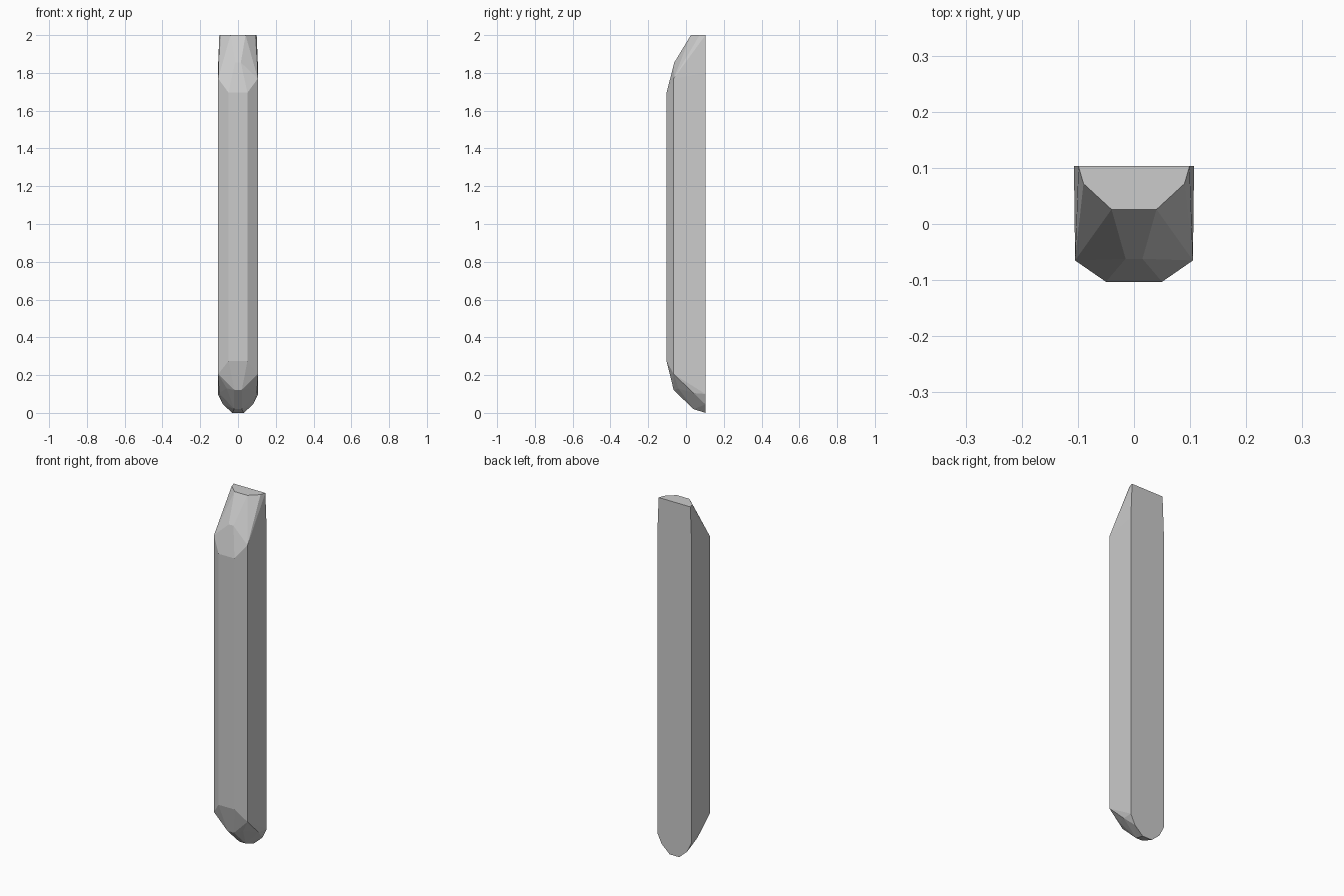
import bpy, bmesh, math

if "Cube" in bpy.data.objects:
    bpy.data.objects.remove(bpy.data.objects["Cube"])

# Right-hand half of the faceted corners (x, y, z), listed by region
shaft = [
    (0.107, 0.103, 0.10), (0.107, 0.103, 1.80),     # back edge
    (0.105, -0.065, 0.205), (0.105, -0.065, 1.77),  # side / chamfer edge
    (0.05, -0.103, 0.275), (0.05, -0.103, 1.695),   # front / chamfer edge
]
top_cut = [
    (0.099, 0.103, 2.0), (0.09, 0.072, 2.0), (0.04, 0.026, 2.0),
    (0.015, -0.062, 1.855),
]
tip = [
    (0.08, 0.103, 0.045), (0.03, 0.103, 0.0),       # rounded back outline
    (0.02, 0.04, 0.02), (0.02, -0.065, 0.12),       # nose ridge
    (0.10, 0.04, 0.105), (0.06, -0.04, 0.13),
]

# Faceted post: mirror the corners and wrap them in a convex skin
bm = bmesh.new()
for x, y, z in shaft + top_cut + tip:
    for side in (-1, 1):
        bm.verts.new((side * x, y, z))
hull = bmesh.ops.convex_hull(bm, input=bm.verts[:])
loose = {g for g in hull["geom_interior"] + hull["geom_unused"]
         if isinstance(g, bmesh.types.BMVert)}
bmesh.ops.delete(bm, geom=list(loose), context='VERTS')
bmesh.ops.dissolve_limit(bm, angle_limit=math.radians(1),
                         verts=bm.verts[:], edges=bm.edges[:])
bmesh.ops.recalc_face_normals(bm, faces=bm.faces[:])

mesh = bpy.data.meshes.new("pointed_post")
bm.to_mesh(mesh)
bm.free()
bpy.context.collection.objects.link(bpy.data.objects.new("pointed_post", mesh))
